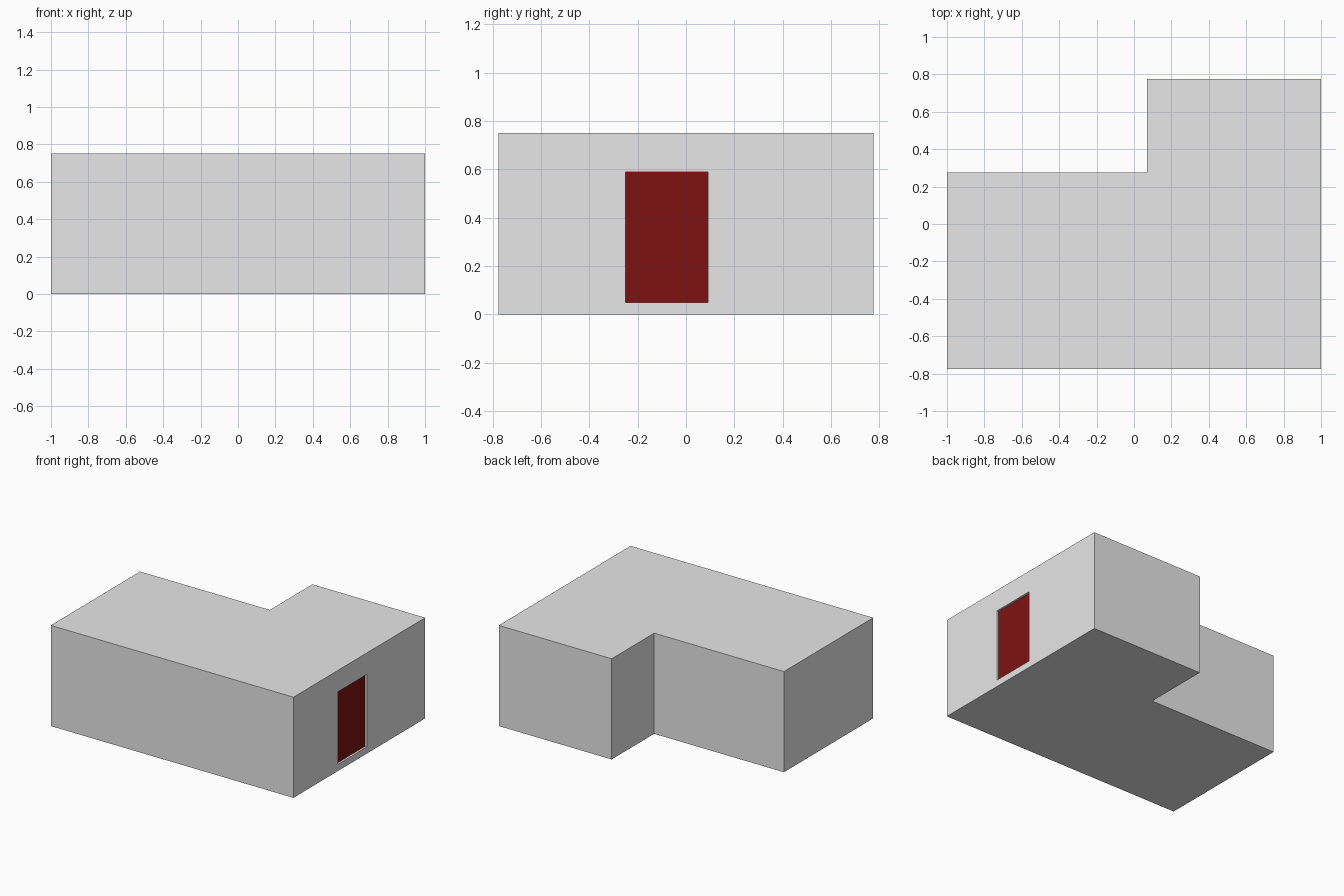
import bpy
import bmesh
from mathutils import Vector

default_cube = bpy.data.objects.get("Cube")
if default_cube:
    bpy.data.objects.remove(default_cube, do_unlink=True)


def make_material(name, colour):
    mat = bpy.data.materials.new(name)
    mat.use_nodes = True
    mat.diffuse_color = (*colour, 1)
    mat.node_tree.nodes["Principled BSDF"].inputs["Base Color"].default_value = (*colour, 1)
    return mat


wall_grey = make_material("wall grey", (0.8, 0.8, 0.8))
door_red = make_material("door red", (0.21, 0.006, 0.006))

HEIGHT = 0.75
RECESS = 0.015
DOOR_Y = (-0.25, 0.09)
DOOR_Z = (0.05, 0.59)

# L-shaped building: footprint raised to the roof
footprint = [(-1, -0.775), (1, -0.775), (1, 0.775),
             (0.07, 0.775), (0.07, 0.275), (-1, 0.275)]
bm = bmesh.new()
base = bm.faces.new([bm.verts.new((x, y, 0)) for x, y in footprint])
raised = bmesh.ops.extrude_face_region(bm, geom=[base], use_keep_orig=True)
top_verts = [g for g in raised["geom"] if isinstance(g, bmesh.types.BMVert)]
bmesh.ops.translate(bm, verts=top_verts, vec=(0, 0, HEIGHT))
bmesh.ops.recalc_face_normals(bm, faces=bm.faces)


# Cut the door outline into the left end wall
def end_wall_faces():
    return [f for f in bm.faces if f.normal.x > 0.9 and f.calc_center_median().x > 0.9]


for axis, limits in ((1, DOOR_Y), (2, DOOR_Z)):
    for limit in limits:
        point, normal = Vector(), Vector()
        point[axis], normal[axis] = limit, 1
        faces = end_wall_faces()
        geom = list({e for f in faces for e in f.edges}) + faces
        geom += list({v for f in faces for v in f.verts})
        bmesh.ops.bisect_plane(bm, geom=geom, plane_co=point, plane_no=normal)

# Sink the door panel into its opening
bm.normal_update()
for face in end_wall_faces():
    c = face.calc_center_median()
    if DOOR_Y[0] < c.y < DOOR_Y[1] and DOOR_Z[0] < c.z < DOOR_Z[1]:
        sunk = bmesh.ops.extrude_discrete_faces(bm, faces=[face])["faces"][0]
        bmesh.ops.translate(bm, verts=sunk.verts, vec=(-RECESS, 0, 0))
        sunk.material_index = 1
        break
bm.normal_update()

mesh = bpy.data.meshes.new("building")
bm.to_mesh(mesh)
bm.free()
mesh.materials.append(wall_grey)
mesh.materials.append(door_red)
building = bpy.data.objects.new("building", mesh)
bpy.context.collection.objects.link(building)
